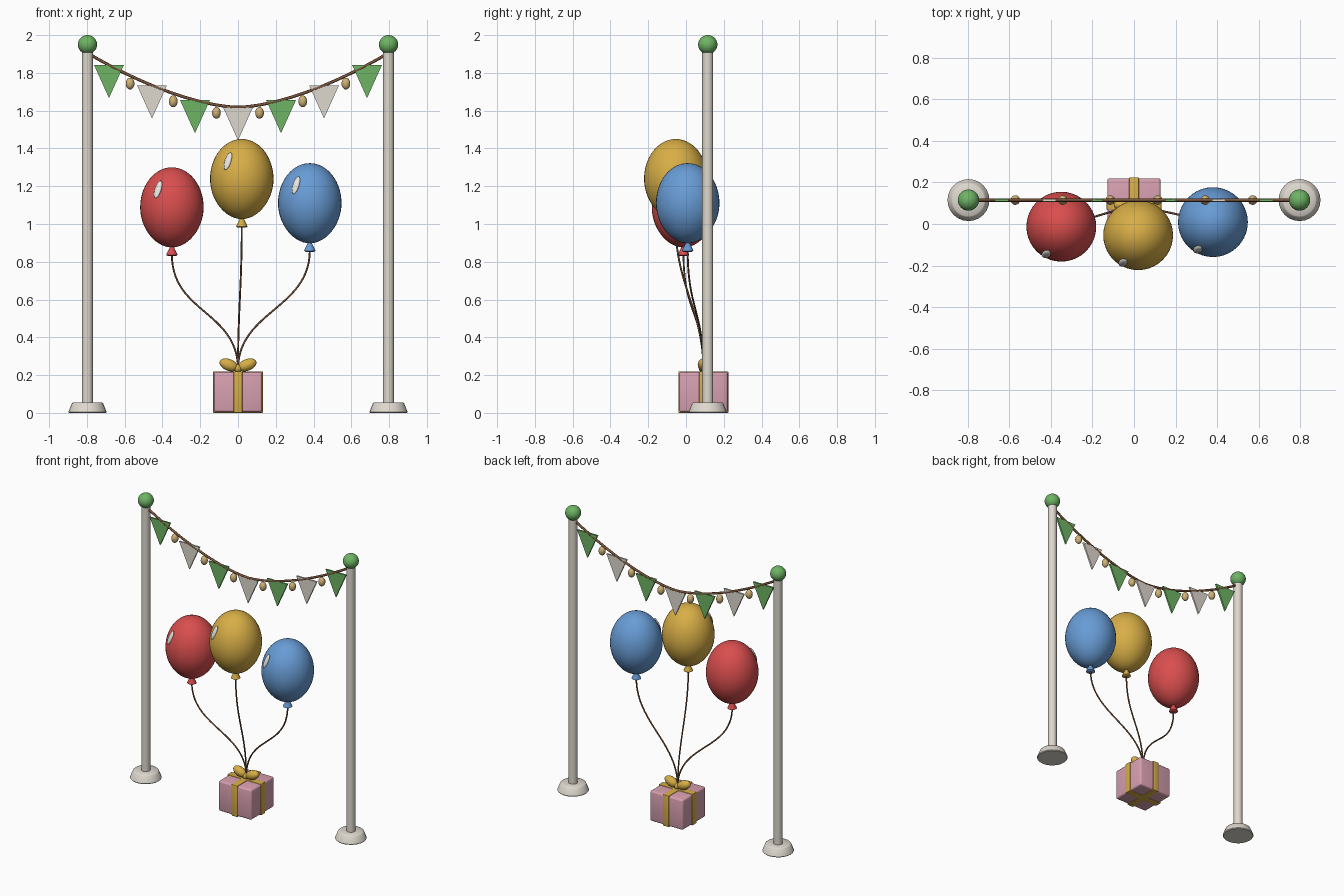
import bpy, bmesh, math
from mathutils import Vector, Matrix

if "Cube" in bpy.data.objects:
    bpy.data.objects.remove(bpy.data.objects["Cube"])


def material(name, rgb):
    """Flat colour given as sRGB 0-255, stored linear."""
    m = bpy.data.materials.new(name)
    lin = [(c / 255 / 12.92) if c < 10 else ((c / 255 + 0.055) / 1.055) ** 2.4 for c in rgb]
    m.diffuse_color = (*lin, 1)
    m.use_nodes = True
    m.node_tree.nodes["Principled BSDF"].inputs["Base Color"].default_value = m.diffuse_color
    return m


RED = material("balloon red", (218, 78, 78))
GOLD = material("gold yellow", (216, 174, 70))
BLUE = material("balloon blue", (104, 156, 214))
GREEN = material("party green", (110, 180, 100))
PINK = material("gift pink", (216, 160, 176))
IVORY = material("ivory", (222, 216, 206))
BROWN = material("cord brown", (122, 84, 58))
TAN = material("bulb tan", (208, 178, 118))
WHITE = material("shine white", (236, 234, 228))

Y_POST, Y_GIFT = 0.115, 0.092


def finish(bm, name, mat, smooth=True):
    bmesh.ops.recalc_face_normals(bm, faces=bm.faces)
    me = bpy.data.meshes.new(name)
    bm.to_mesh(me)
    bm.free()
    ob = bpy.data.objects.new(name, me)
    bpy.context.collection.objects.link(ob)
    me.materials.append(mat)
    if smooth:
        bpy.ops.object.select_all(action='DESELECT')
        bpy.context.view_layer.objects.active = ob
        ob.select_set(True)
        bpy.ops.object.shade_smooth_by_angle(angle=math.radians(40))
    return ob


def ellipsoid(name, mat, loc, radii, rot=Matrix(), taper=0.0, seg=32, rings=20):
    bm = bmesh.new()
    bmesh.ops.create_uvsphere(bm, u_segments=seg, v_segments=rings, radius=1)
    for v in bm.verts:
        if v.co.z < 0:  # slimmer lower half
            k = 1 - taper * v.co.z ** 2
            v.co.x *= k
            v.co.y *= k
    bm.transform(Matrix.Translation(loc) @ rot.to_4x4() @ Matrix.Diagonal((*radii, 1)))
    return finish(bm, name, mat)


def lathe(name, mat, loc, profile, seg=24):
    """Revolve (radius, z) points, capped at both ends."""
    bm = bmesh.new()
    rings = []
    for r, z in profile:
        rings.append([bm.verts.new((loc[0] + r * math.cos(a), loc[1] + r * math.sin(a), loc[2] + z))
                      for a in (2 * math.pi * i / seg for i in range(seg))])
    for a, b in zip(rings, rings[1:]):
        for i in range(seg):
            j = (i + 1) % seg
            bm.faces.new((a[i], a[j], b[j], b[i]))
    bm.faces.new(rings[0])
    bm.faces.new(rings[-1])
    return finish(bm, name, mat)


def box(name, mat, loc, size, bevel=0.0):
    bm = bmesh.new()
    bmesh.ops.create_cube(bm, size=1)
    bm.transform(Matrix.Translation(loc) @ Matrix.Diagonal((*size, 1)))
    if bevel:
        bmesh.ops.bevel(bm, geom=bm.edges[:], offset=bevel, segments=3, profile=0.5, affect='EDGES')
    return finish(bm, name, mat)


def cord(name, mat, points, radius):
    cu = bpy.data.curves.new(name, 'CURVE')
    cu.dimensions = '3D'
    cu.bevel_depth = radius
    cu.bevel_resolution = 2
    cu.use_fill_caps = True
    sp = cu.splines.new('POLY')
    sp.points.add(len(points) - 1)
    for p, co in zip(sp.points, points):
        p.co = (*co, 1)
    cu.materials.append(mat)
    ob = bpy.data.objects.new(name, cu)
    bpy.context.collection.objects.link(ob)


# Posts with feet and round finials
for side, s in (("left", -1), ("right", 1)):
    at = (s * 0.797, Y_POST, 0)
    lathe(side + "_post_foot", IVORY, at,
          [(0.097, 0), (0.101, 0.005), (0.083, 0.05), (0.077, 0.055), (0.03, 0.056)])
    lathe(side + "_post", IVORY, at, [(0.029, 0.04), (0.029, 1.93)])
    ellipsoid(side + "_finial", GREEN, (at[0], Y_POST, 1.95), (0.051, 0.051, 0.05))


# Sagging garland cord
def sag(x):
    return 1.618 + 0.277 * (abs(x) / 0.78) ** 1.62


cord("garland_cord", BROWN, [(x, Y_POST, sag(x)) for x in (-0.79 + 1.58 * i / 40 for i in range(41))], 0.008)

# Pennants, alternating colours
for i in range(-3, 4):
    x = i * 0.2277
    z = sag(x)
    bm = bmesh.new()
    tri = [(x - 0.079, z), (x + 0.079, z), (x, z - 0.175)]
    f, b = [[bm.verts.new((px, Y_POST + dy, pz)) for px, pz in tri] for dy in (-0.006, 0.006)]
    bm.faces.new(f)
    bm.faces.new(b)
    for k in range(3):
        bm.faces.new((f[k], f[(k + 1) % 3], b[(k + 1) % 3], b[k]))
    finish(bm, f"pennant_{i + 4}", GREEN if i % 2 else IVORY, smooth=False)

# Bulbs between the pennants
for i in range(6):
    x = (i - 2.5) * 0.2285
    ellipsoid(f"garland_bulb_{i + 1}", TAN, (x, Y_POST, sag(x) - 0.042), (0.023, 0.023, 0.031), seg=16, rings=12)

# Balloons with knot, shine streak and string
for name, mat, x, y, z in (("red", RED, -0.35, -0.013, 1.088),
                           ("gold", GOLD, 0.02, -0.054, 1.238),
                           ("blue", BLUE, 0.38, 0.009, 1.11)):
    c = Vector((x, y, z))
    ellipsoid(name + "_balloon", mat, c, (0.168, 0.168, 0.212), taper=0.06, seg=40, rings=28)
    lathe(name + "_balloon_knot", mat, c - Vector((0, 0, 0.255)),
          [(0.022, -0.002), (0.03, 0.003), (0.027, 0.012), (0.013, 0.04), (0.012, 0.055)], seg=16)
    # streak lies tangent to the balloon's upper left front
    off = Vector((-0.073, -0.132, 0.095))
    n = Vector((off.x / 0.168 ** 2, off.y / 0.168 ** 2, off.z / 0.212 ** 2)).normalized()
    up = Vector((0.12, 0, 1))
    up = (up - n * up.dot(n)).normalized()
    rot = Matrix((up.cross(n), n, up)).transposed()
    ellipsoid(name + "_balloon_shine", WHITE, c + off, (0.019, 0.011, 0.05), rot, seg=16, rings=12)
    # S-shaped string from bow to knot
    p0, p3 = Vector((0, Y_GIFT, 0.23)), c - Vector((0, 0, 0.25))
    h = Vector((0, 0, 0.31))
    p1, p2 = p0 + h, p3 - h
    cord(name + "_balloon_string", BROWN,
         [p0 * (1 - t) ** 3 + p1 * 3 * t * (1 - t) ** 2 + p2 * 3 * t * t * (1 - t) + p3 * t ** 3
          for t in (i / 28 for i in range(29))], 0.005)

# Gift box, crossed ribbons and bow
box("gift_box", PINK, (0, Y_GIFT, 0.11), (0.256, 0.256, 0.212), 0.012)
box("ribbon_front_to_back", GOLD, (0, Y_GIFT, 0.11), (0.046, 0.264, 0.22), 0.004)
box("ribbon_side_to_side", GOLD, (0, Y_GIFT, 0.11), (0.264, 0.046, 0.22), 0.004)
for side, s in (("left", -1), ("right", 1)):
    ellipsoid(side + "_bow_loop", GOLD, (s * 0.049, Y_GIFT, 0.254), (0.051, 0.03, 0.031),
              Matrix.Rotation(-s * math.radians(22), 3, 'Y'), seg=20, rings=14)
ellipsoid("bow_knot", GOLD, (0, Y_GIFT, 0.235), (0.022, 0.024, 0.022), seg=16, rings=12)
